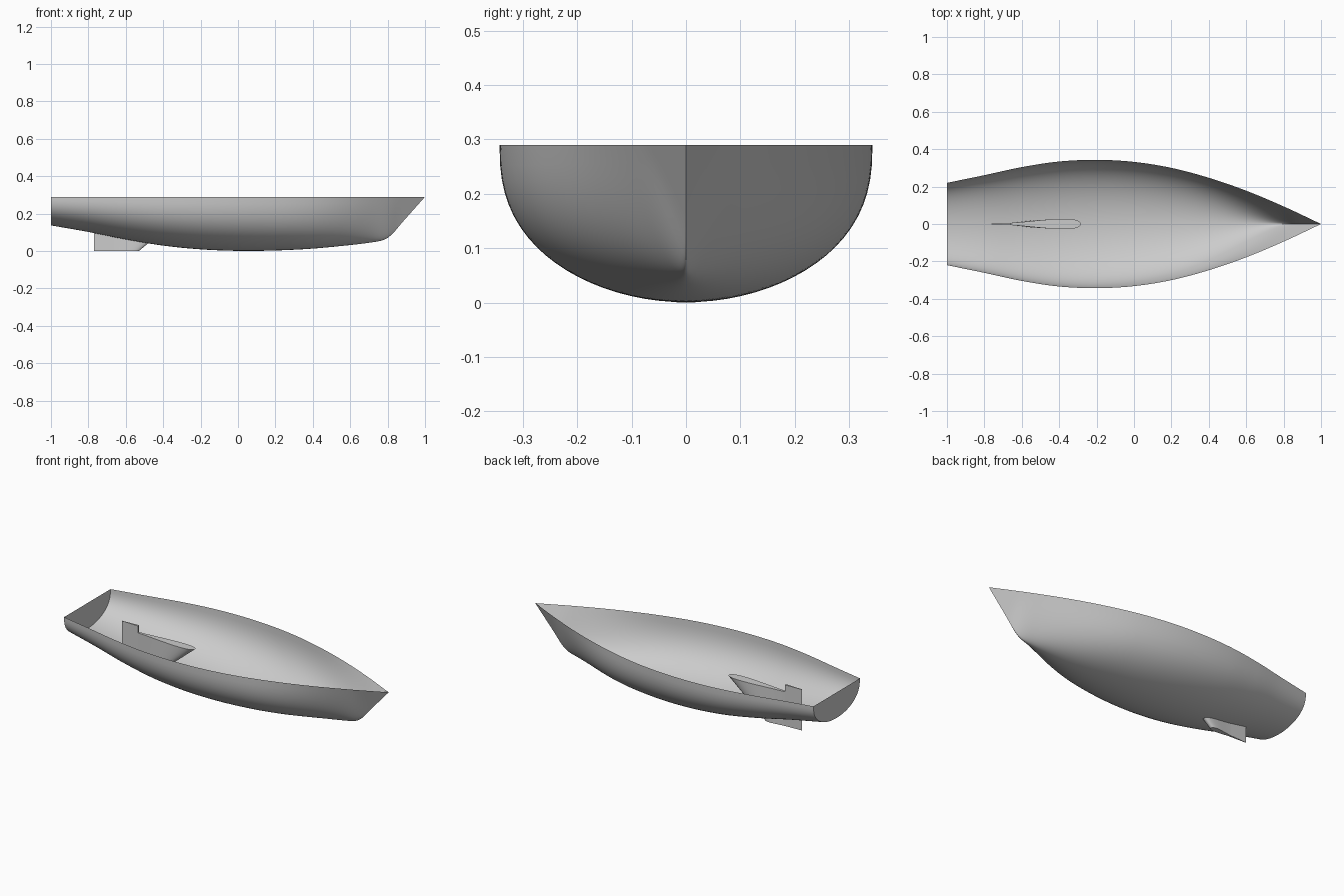
import bpy, bmesh, math

cube = bpy.data.objects.get("Cube")
if cube:
    bpy.data.objects.remove(cube, do_unlink=True)

grey = bpy.data.materials.new("hull grey")
grey.use_nodes = True
grey.diffuse_color = (0.6, 0.6, 0.6, 1)
grey.node_tree.nodes["Principled BSDF"].inputs["Base Color"].default_value = grey.diffuse_color

DECK = 0.29
# (x, height) along the keel and (x, half breadth) along the sheer
KEEL = [(-1, .137), (-.8, .102), (-.6, .062), (-.4, .029), (-.2, .009), (0, .001), (.2, .003),
        (.4, .013), (.6, .032), (.72, .047), (.78, .06), (.82, .086), (.88, .155), (1, DECK)]
SHEER = [(-1, .22), (-.8, .261), (-.6, .304), (-.4, .334), (-.2, .343), (0, .332), (.2, .3),
         (.4, .247), (.6, .178), (.8, .094), (1, 0)]


def curve(points, x):
    """Smooth cubic interpolation through the points."""
    def slope(i):
        a, b = points[max(i - 1, 0)], points[min(i + 1, len(points) - 1)]
        return (b[1] - a[1]) / (b[0] - a[0])
    i = 0
    while i < len(points) - 2 and x > points[i + 1][0]:
        i += 1
    (xa, ya), (xb, yb) = points[i], points[i + 1]
    d = xb - xa
    t = (x - xa) / d
    s = t * t * (3 - 2 * t)
    return (ya * (1 - s) + yb * s + d * slope(i) * t * (1 - t) ** 2
            - d * slope(i + 1) * t * t * (1 - t))


def station(x, steps=20):
    """Hull cross-section from one sheer to the other, round amidships and V-shaped at the bow."""
    keel, half = curve(KEEL, x), curve(SHEER, x)
    vee = min(max((x - 0.2) / 0.65, 0), 1) ** 2.5
    ring = []
    for i in range(-steps, steps + 1):
        a = abs(i) / steps * math.pi / 2
        rise = 1 - max(math.cos(a), 0) ** 0.8
        y = half * ((1 - vee) * math.sin(a) + vee * rise)
        ring.append((x, math.copysign(y, i), keel + (DECK - keel) * rise))
    return ring


def loft(name, rings, closed=False, start_cap=False, end_cap=False, angle=35):
    bm = bmesh.new()
    rows = [[bm.verts.new(p) for p in r] for r in rings]
    n = len(rows[0])
    for a, b in zip(rows, rows[1:]):
        for j in range(n if closed else n - 1):
            k = (j + 1) % n
            bm.faces.new((a[j], a[k], b[k], b[j]))
    if start_cap:
        bm.faces.new(rows[0][::-1])
    if end_cap:
        bm.faces.new(rows[-1])
    bmesh.ops.remove_doubles(bm, verts=bm.verts, dist=0.00005)
    bmesh.ops.recalc_face_normals(bm, faces=bm.faces)
    mesh = bpy.data.meshes.new(name)
    bm.to_mesh(mesh)
    bm.free()
    mesh.materials.append(grey)
    obj = bpy.data.objects.new(name, mesh)
    bpy.context.collection.objects.link(obj)
    bpy.ops.object.select_all(action='DESELECT')
    obj.select_set(True)
    bpy.context.view_layer.objects.active = obj
    bpy.ops.object.shade_smooth_by_angle(angle=math.radians(angle))
    return obj


# Open hull shell with a flat transom
COUNT = 100
loft("hull", [station(-1 + 2 * i / COUNT) for i in range(COUNT + 1)], start_cap=True)


def foil(nose, tail, half, tail_half, z, steps=14):
    """Streamlined horizontal section, rounded at the nose and thin at the tail."""
    side = []
    for i in range(steps + 1):
        t = (i / steps) ** 2
        shape = 2.6 * (math.sqrt(t) - t) * (1 - t) ** 0.25 * 1.6
        side.append((nose + (tail - nose) * t, half * shape + tail_half * t, z))
    return side + [(x, -y, z) for x, y, z in side[:0:-1]]


# Raked skeg passing through the bottom, with the rudder behind it
HINGE = -0.66
loft("skeg", [foil(-.53, HINGE, .016, .006, 0), foil(-.285, HINGE, .027, .006, .205)],
     closed=True, start_cap=True, end_cap=True)
loft("rudder", [[(HINGE, .006, z), (-.77, .001, z), (-.77, -.001, z), (HINGE, -.006, z)]
                for z in (0, .246)], closed=True, start_cap=True, end_cap=True)
